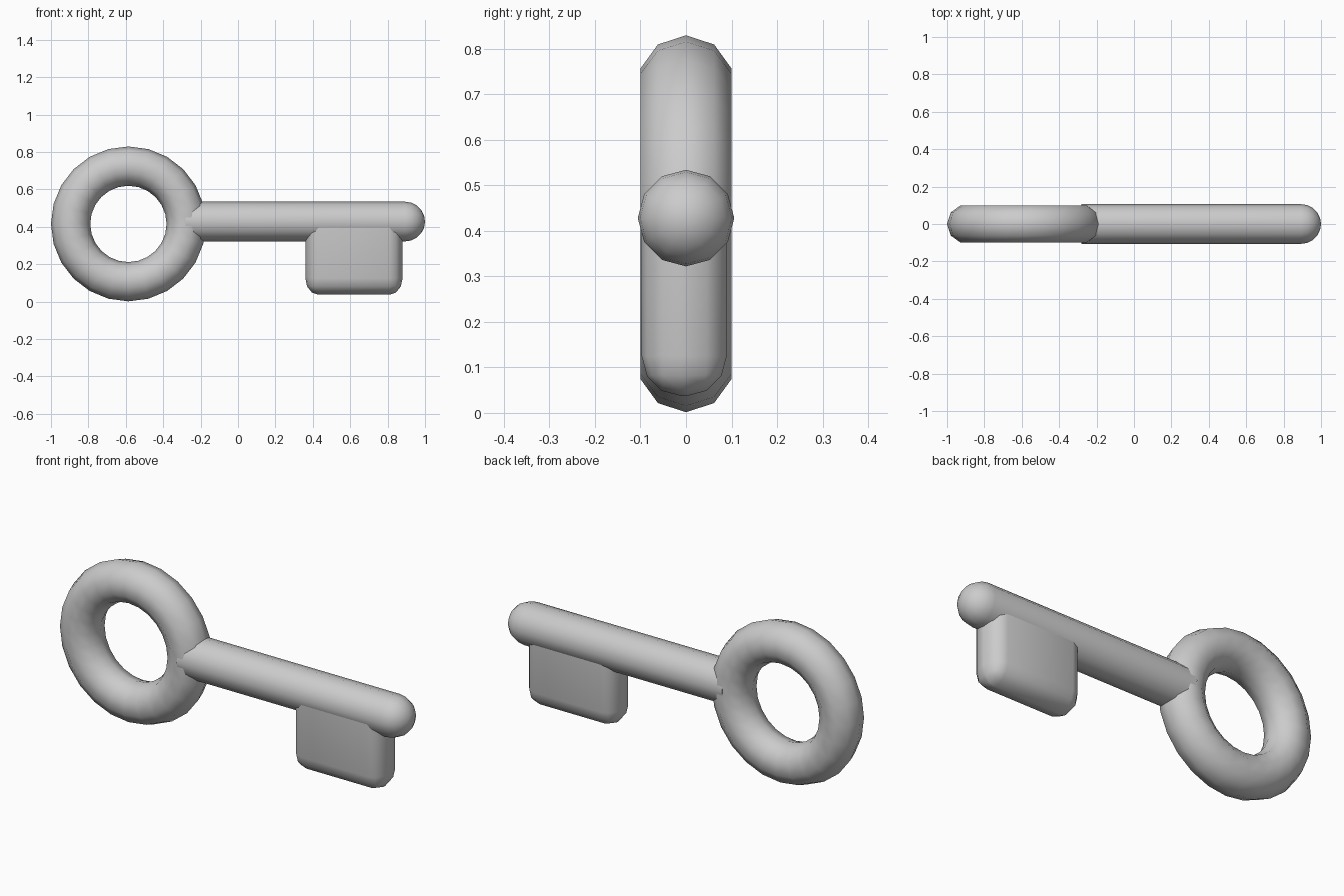
import bpy, bmesh
from math import pi, sin, cos
from mathutils import Matrix

if "Cube" in bpy.data.objects:
    bpy.data.objects.remove(bpy.data.objects["Cube"])


def add_mesh(name, bm):
    bmesh.ops.recalc_face_normals(bm, faces=bm.faces)
    for f in bm.faces:
        f.smooth = True
    me = bpy.data.meshes.new(name)
    bm.to_mesh(me)
    bm.free()
    ob = bpy.data.objects.new(name, me)
    bpy.context.collection.objects.link(ob)
    return ob


# ring handle, hole facing the front
bpy.ops.mesh.primitive_torus_add(major_segments=24, minor_segments=10,
                                 major_radius=0.309, minor_radius=0.105,
                                 location=(-0.586, 0, 0.4155), rotation=(pi / 2, 0, 0))
ring = bpy.context.object
ring.name = "ring_handle"
bpy.ops.object.shade_smooth()

# shaft: rod starting inside the ring tube, ending in a dome
SIDES, R, Z = 12, 0.106, 0.428
profile = [(-0.28, R)] + [(0.894 + R * sin(a), R * cos(a))
                          for a in (i * pi / 10 for i in range(5))]
bm = bmesh.new()
rows = [[bm.verts.new((x, r * cos(2 * pi * k / SIDES), Z + r * sin(2 * pi * k / SIDES)))
         for k in range(SIDES)] for x, r in profile]
for a, b in zip(rows, rows[1:]):
    for k in range(SIDES):
        n = (k + 1) % SIDES
        bm.faces.new((a[k], a[n], b[n], b[k]))
tip = bm.verts.new((1.0, 0, Z))
for k in range(SIDES):
    bm.faces.new((rows[-1][k], rows[-1][(k + 1) % SIDES], tip))
bm.faces.new(rows[0])
shaft = add_mesh("shaft", bm)
bpy.ops.object.select_all(action='DESELECT')
shaft.select_set(True)
bpy.context.view_layer.objects.active = shaft
bpy.ops.object.shade_smooth_by_angle(angle=pi / 3)

# bit: slab with rounded sides and bottom, top buried in the shaft
SQUASH = 0.8
bm = bmesh.new()
bmesh.ops.create_cube(bm, size=1)
bmesh.ops.scale(bm, vec=(0.52 / SQUASH, 0.187, 0.393), verts=bm.verts)
edges = [e for e in bm.edges if min(v.co.z for v in e.verts) < 0]
bmesh.ops.bevel(bm, geom=edges, offset=0.088, segments=3, profile=0.5,
                affect='EDGES', clamp_overlap=True)
bmesh.ops.scale(bm, vec=(SQUASH, 1, 1), verts=bm.verts)
bmesh.ops.transform(bm, matrix=Matrix.Translation((0.62, -0.004, 0.2335)), verts=bm.verts)
bit = add_mesh("bit", bm)
bpy.ops.object.select_all(action='DESELECT')
bit.select_set(True)
bpy.context.view_layer.objects.active = bit
bpy.ops.object.shade_smooth_by_angle(angle=pi / 3)
